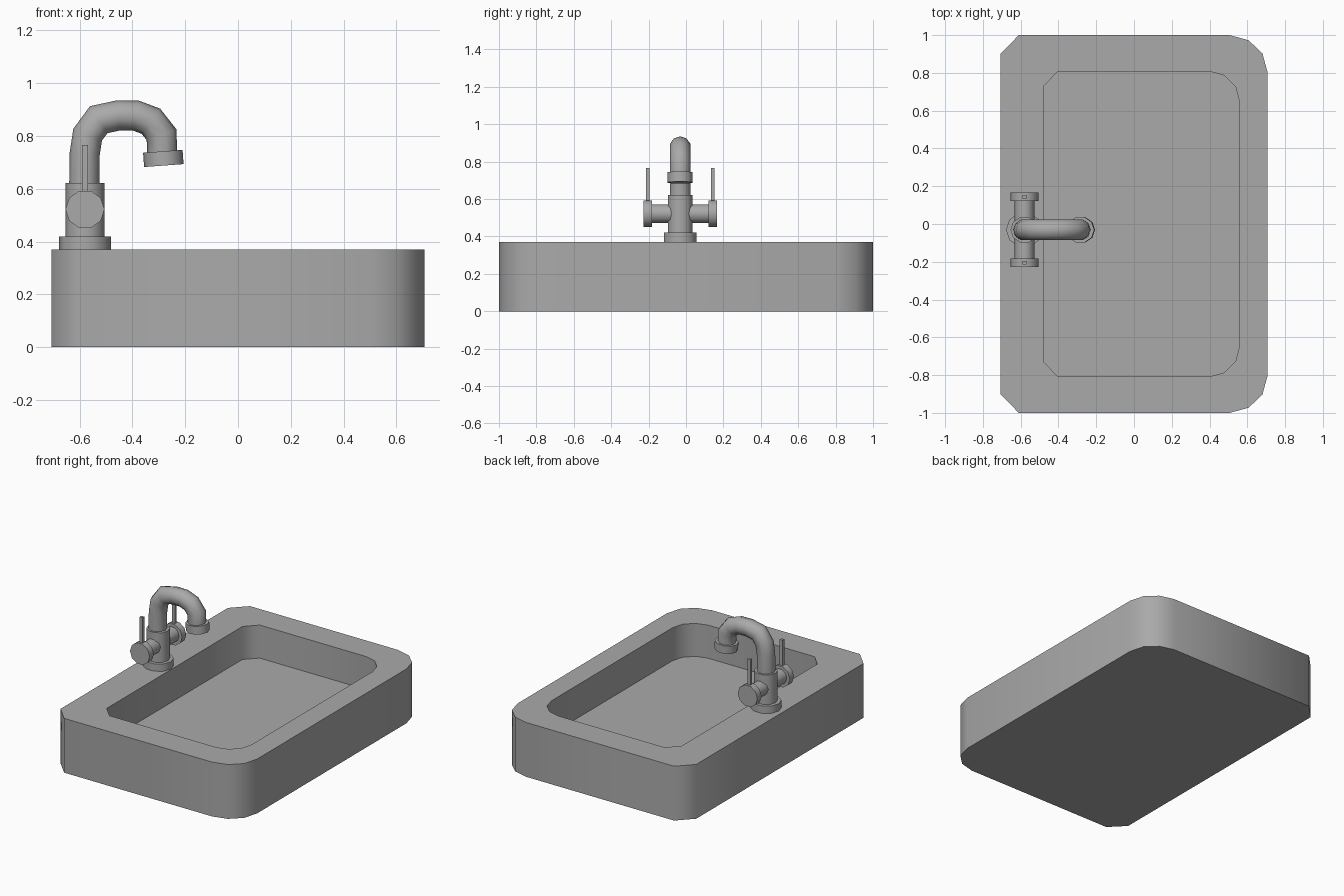
import bpy, bmesh, math
from mathutils import Vector, Matrix

cube = bpy.data.objects.get("Cube")
if cube:
    bpy.data.objects.remove(cube, do_unlink=True)

grey = bpy.data.materials.new("plain_grey")
grey.use_nodes = True
colour = (0.4, 0.4, 0.4, 1)
grey.diffuse_color = colour
grey.node_tree.nodes["Principled BSDF"].inputs["Base Color"].default_value = colour

TAP = Vector((-0.58, -0.031, 0))   # tap axis
SIDES = 10


def finish(name, bm, angle=50):
    bmesh.ops.recalc_face_normals(bm, faces=bm.faces)
    mesh = bpy.data.meshes.new(name)
    bm.to_mesh(mesh)
    bm.free()
    obj = bpy.data.objects.new(name, mesh)
    bpy.context.collection.objects.link(obj)
    mesh.materials.append(grey)
    bpy.ops.object.select_all(action="DESELECT")
    obj.select_set(True)
    bpy.context.view_layer.objects.active = obj
    bpy.ops.object.shade_smooth_by_angle(angle=math.radians(angle))
    return obj


def tube(name, path, radius, squash=0.94):
    """Sweep a ring along a path in the xz plane, mitred at each bend."""
    bm = bmesh.new()
    pts = [Vector((x, 0, z)) for x, z in path]
    side = Vector((0, 1, 0))
    rings = []
    for i, p in enumerate(pts):
        before = (p - pts[i - 1]).normalized() if i else (pts[1] - p).normalized()
        after = (pts[i + 1] - p).normalized() if i < len(pts) - 1 else before
        out = (before + after).normalized().cross(side)
        miter = radius / math.sqrt((1 + before.dot(after)) / 2)
        ring = []
        for k in range(SIDES):
            a = math.tau * k / SIDES
            co = p + out * math.cos(a) * miter + side * math.sin(a) * radius * squash
            ring.append(bm.verts.new(co + Vector((0, TAP.y, 0))))
        rings.append(ring)
    for lo, hi in zip(rings, rings[1:]):
        for k in range(SIDES):
            n = (k + 1) % SIDES
            bm.faces.new((lo[k], lo[n], hi[n], hi[k]))
    bm.faces.new(rings[0])
    bm.faces.new(rings[-1])
    return finish(name, bm)


def cross_bar(name, y0, y1, radius, z):
    """Cylinder lying along y, measured from the tap axis."""
    bm = bmesh.new()
    place = Matrix.Translation(TAP + Vector((0, (y0 + y1) / 2, z)))
    bmesh.ops.create_cone(bm, cap_ends=True, segments=SIDES, radius1=radius,
                          radius2=radius, depth=abs(y1 - y0),
                          matrix=place @ Matrix.Rotation(math.pi / 2, 4, "X")
                          @ Matrix.Rotation(math.pi / 2, 4, "Z"))
    return finish(name, bm)


# Basin: outer and inner outlines, half profile mirrored in y
def outline(half):
    return half + [(x, -y) for x, y in reversed(half)]


outer = outline([(-0.707, 0.9), (-0.61, 1), (0.505, 1), (0.606, 0.973),
                 (0.68, 0.903), (0.707, 0.803)])
inner = outline([(-0.478, 0.73), (-0.403, 0.808), (0.4, 0.808), (0.479, 0.786),
                 (0.537, 0.728), (0.558, 0.65)])
RIM, FLOOR = 0.37, 0.145
bm = bmesh.new()
loops = [[bm.verts.new((x, y, z)) for x, y in shape]
         for shape, z in ((outer, 0), (outer, RIM), (inner, RIM), (inner, FLOOR))]
count = len(outer)
for a, b in zip(loops, loops[1:]):
    for k in range(count):
        n = (k + 1) % count
        bm.faces.new((a[k], a[n], b[n], b[k]))
bm.faces.new(loops[0])
bm.faces.new(loops[-1])
finish("basin", bm)

# Tap body and spout
tube("tap_base", [(TAP.x, RIM), (TAP.x, 0.42)], 0.098)
tube("tap_column", [(TAP.x, 0.41), (TAP.x, 0.622)], 0.074)
tube("spout", [(-0.583, 0.61), (-0.581, 0.733), (-0.57, 0.805), (-0.528, 0.862),
               (-0.454, 0.878), (-0.386, 0.877), (-0.33, 0.856),
               (-0.29, 0.805), (-0.287, 0.735)], 0.057, 1)
tube("spout_nozzle", [(-0.285, 0.742), (-0.281, 0.688)], 0.075)

# Handles on both sides
for label, s in (("back", 1), ("front", -1)):
    cross_bar(label + "_handle_arm", 0, s * 0.156, 0.052, 0.522)
    cross_bar(label + "_handle_knob", s * 0.152, s * 0.197, 0.074, 0.522)
    bm = bmesh.new()
    bmesh.ops.create_cube(bm, size=1, matrix=Matrix.Translation(
        TAP + Vector((0, s * 0.174, 0.67))) @ Matrix.Diagonal((0.022, 0.019, 0.192, 1)))
    finish(label + "_handle_lever", bm)
